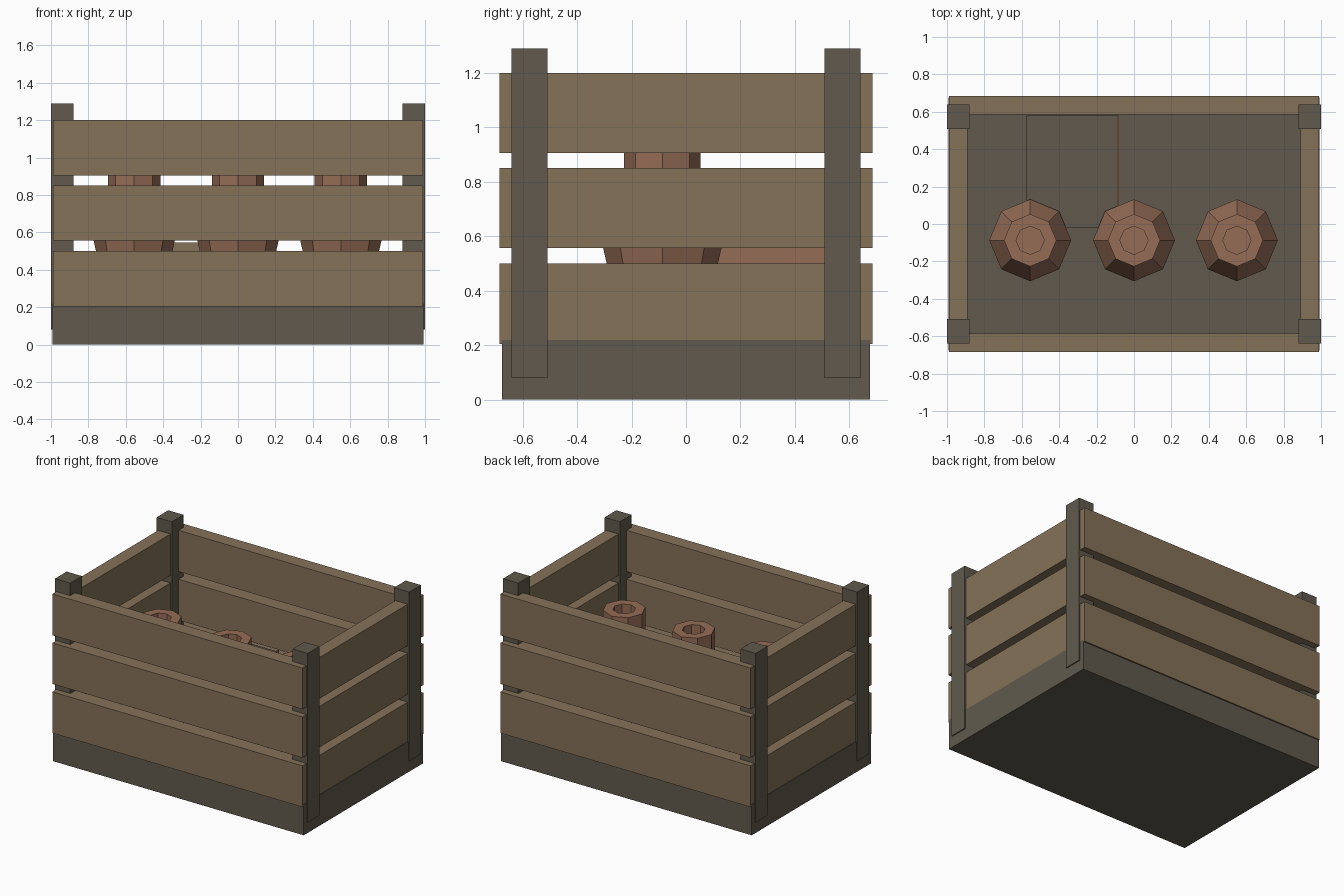
import bpy, bmesh, math
from mathutils import Matrix, Vector

cube = bpy.data.objects.get("Cube")
if cube:
    bpy.data.objects.remove(cube, do_unlink=True)


def material(name, rgb):
    mat = bpy.data.materials.new(name)
    mat.use_nodes = True
    color = (*rgb, 1)
    mat.diffuse_color = color
    bsdf = mat.node_tree.nodes["Principled BSDF"]
    bsdf.inputs["Base Color"].default_value = color
    bsdf.inputs["Roughness"].default_value = 0.9
    return mat


TAN = material("tan wood", (0.235, 0.168, 0.099))
DARK = material("dark grey wood", (0.119, 0.102, 0.074))
CLAY = material("reddish clay", (0.300, 0.150, 0.094))


def finish(bm, name, *mats):
    bmesh.ops.recalc_face_normals(bm, faces=bm.faces)
    mesh = bpy.data.meshes.new(name)
    bm.to_mesh(mesh)
    bm.free()
    for mat in mats:
        mesh.materials.append(mat)
    obj = bpy.data.objects.new(name, mesh)
    bpy.context.collection.objects.link(obj)
    return obj


def box(name, x, y, z, *mats, rule=None):
    """Box between (low, high) limits; rule picks a material from a face normal."""
    bm = bmesh.new()
    size = Vector((x[1] - x[0], y[1] - y[0], z[1] - z[0]))
    centre = Vector((sum(x), sum(y), sum(z))) / 2
    bmesh.ops.create_cube(bm, size=1, matrix=Matrix.Translation(centre) @ Matrix.Diagonal((*size, 1)))
    bm.normal_update()
    if rule:
        for face in bm.faces:
            face.material_index = rule(face.normal)
    return finish(bm, name, *mats)


def span(sign, inner, outer):
    return tuple(sorted((sign * inner, sign * outer)))


def lathe(name, profile, sides, location, mat):
    """Faceted turned solid, closed at both ends."""
    bm = bmesh.new()
    rings = []
    for r, z in profile:
        rings.append([bm.verts.new((r * math.cos(a), r * math.sin(a), z))
                      for a in (i * math.tau / sides for i in range(sides))])
    for low, high in zip(rings, rings[1:]):
        for i in range(sides):
            j = (i + 1) % sides
            bm.faces.new((low[i], low[j], high[j], high[i]))
    bm.faces.new(rings[0])
    bm.faces.new(rings[-1])
    obj = finish(bm, name, mat)
    obj.location = location
    return obj


# Solid base of the crate
FLOOR = 0.22
box("crate_base", (-0.993, 0.993), (-0.675, 0.675), (0, FLOOR), DARK)

# Three rows of planks around the crate
for row, (low, high) in enumerate([(0.205, 0.5), (0.557, 0.85), (0.905, 1.2)], 1):
    for side, sign in (("front", -1), ("back", 1)):
        box(f"{side}_plank_{row}", (-0.99, 0.99), span(sign, 0.585, 0.685), (low, high), TAN)
    for side, sign in (("right", -1), ("left", 1)):
        box(f"{side}_plank_{row}", span(sign, 0.89, 0.988), (-0.585, 0.585), (low, high), TAN)

# Corner posts
for side, sx in (("right", -1), ("left", 1)):
    for end, sy in (("front", -1), ("back", 1)):
        box(f"{end}_{side}_post", span(sx, 0.88, 1.0), span(sy, 0.508, 0.64), (0.08, 1.29), DARK)

# Eight-sided bottles with an open neck
bottle = [(0.14, FLOOR), (0.219, 0.565), (0.14, 0.72), (0.14, 0.917), (0.075, 0.917), (0.075, 0.8)]
for i, x in enumerate((-0.555, 0, 0.55), 1):
    lathe(f"bottle_{i}", bottle, 8, (x, -0.087, 0), CLAY)

# Block with a dark lid and a reddish edge strip beside the bottles
box("block", (-0.575, -0.09), (-0.02, 0.58), (FLOOR, 0.545), TAN, DARK,
    rule=lambda n: int(n.z > 0.5))
box("block_edge", (-0.09, -0.081), (-0.02, 0.58), (FLOOR, 0.558), CLAY)
